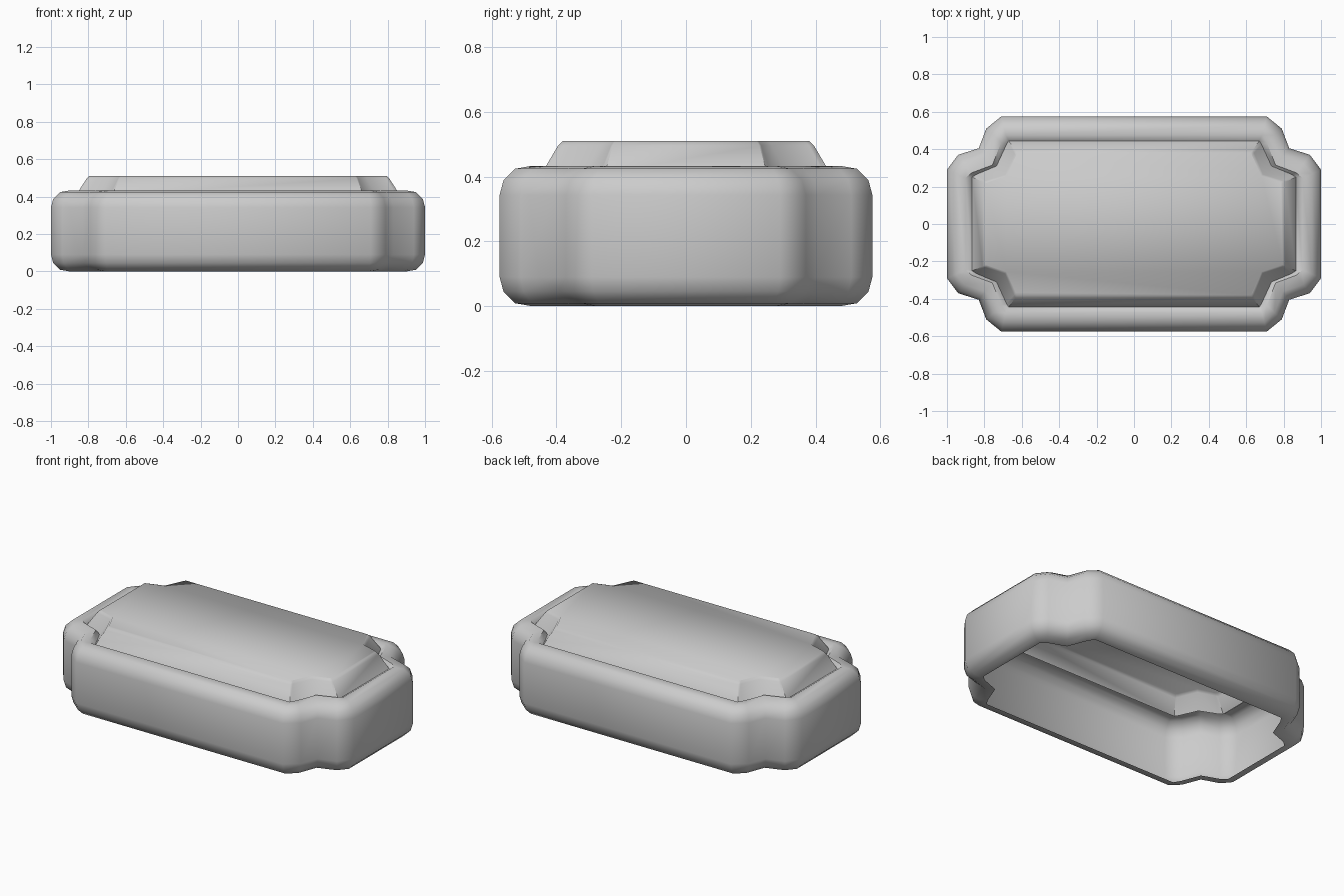
import bpy, bmesh, math

if "Cube" in bpy.data.objects:
    bpy.data.objects.remove(bpy.data.objects["Cube"])

# Corner outlines (one quadrant, from long side to short side)
OUTER = [(.71, .575), (.79, .51), (.83, .405), (.94, .37), (1, .29)]
RIM = [(.685, .475), (.71, .435), (.757, .315), (.87, .273), (.9, .245)]
GROOVE = [(.67, .445), (.682, .425), (.735, .31), (.845, .264), (.865, .25)]
PANEL = [(.635, .395), (.642, .38), (.69, .265), (.795, .232), (.81, .226)]
TOP = [(.625, .38), (.632, .366), (.682, .256), (.785, .223), (.795, .217)]


def blend(a, b, f):
    return [(p[0] + (q[0] - p[0]) * f, p[1] + (q[1] - p[1]) * f) for p, q in zip(a, b)]


def full_loop(q):
    """Mirror a quadrant into a closed counter-clockwise loop."""
    r = q[::-1]
    return (r + [(-x, y) for x, y in q]
            + [(-x, -y) for x, y in r] + [(x, -y) for x, y in q])


# Section from the open bottom, up the wall, over the rim, into the groove, up to the panel
bevel = [(0, .09), (.12, .045), (.48, .009), (1, 0)]
sections = [(blend(OUTER, RIM, f), z) for f, z in reversed(bevel)]
sections += [(blend(OUTER, RIM, f), .433 - z) for f, z in bevel]
sections += [(GROOVE, .41), (PANEL, .495), (TOP, .51)]

bm = bmesh.new()
rings = [[bm.verts.new((x, y, z)) for x, y in full_loop(q)] for q, z in sections]
for a, b in zip(rings, rings[1:]):
    n = len(a)
    for i in range(n):
        j = (i + 1) % n
        bm.faces.new((a[i], a[j], b[j], b[i]))
bm.faces.new(rings[-1])  # raised panel top

mesh = bpy.data.meshes.new("lid_shell")
bm.to_mesh(mesh)
bm.free()
shell = bpy.data.objects.new("lid_shell", mesh)
bpy.context.collection.objects.link(shell)
bpy.context.view_layer.objects.active = shell
shell.select_set(True)
bpy.ops.object.shade_smooth_by_angle(angle=math.radians(50))
